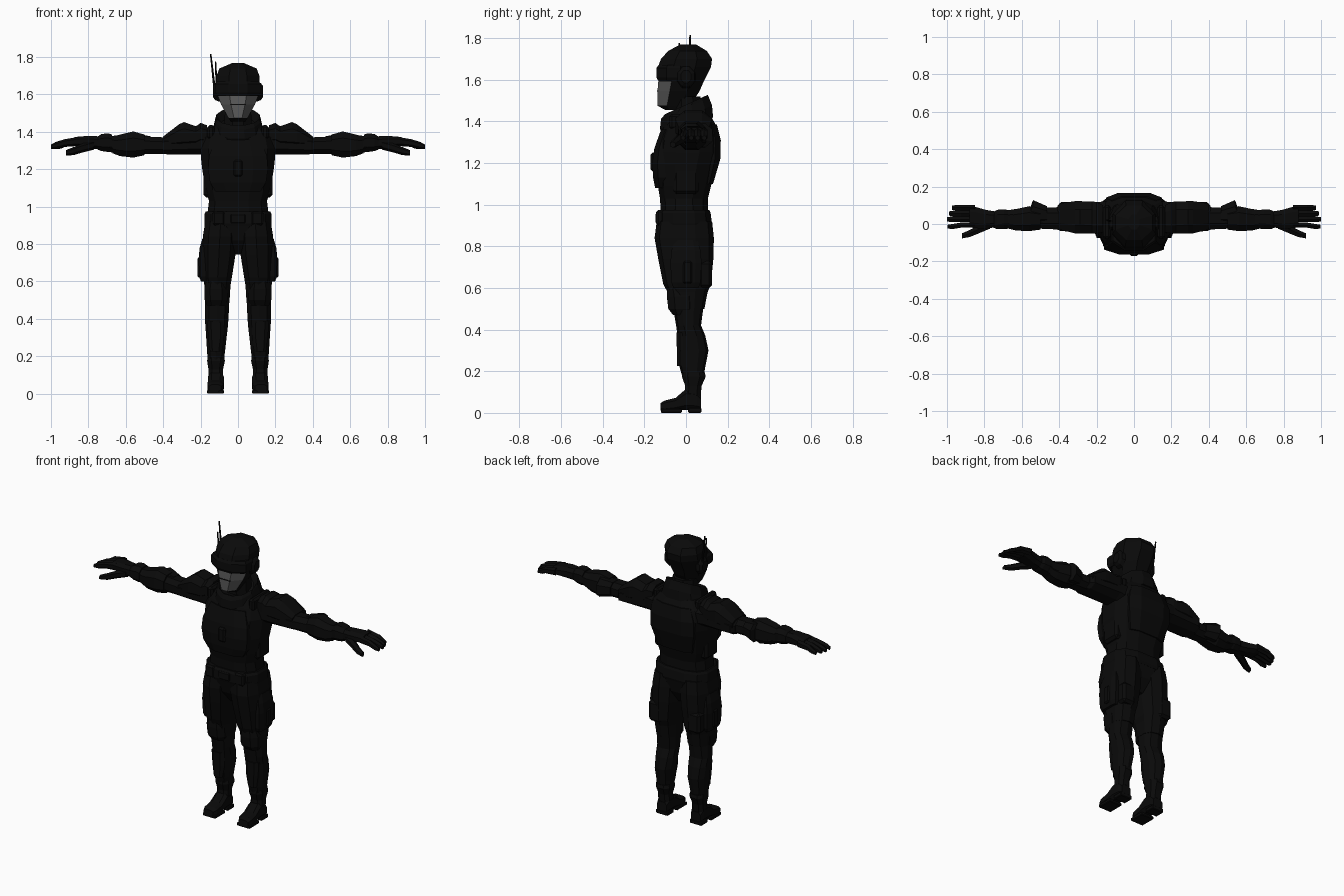
import bpy, bmesh, math
from mathutils import Vector


def material(name, v):
    m = bpy.data.materials.new(name)
    m.diffuse_color = (v, v, v, 1)
    return m


BLACK = material("matte black", 0.003)
VISOR = material("grey visor", 0.1)


def finish(name, bm, mirror=False, mats=(BLACK,)):
    bmesh.ops.recalc_face_normals(bm, faces=bm.faces)
    me = bpy.data.meshes.new(name)
    bm.to_mesh(me)
    bm.free()
    ob = bpy.data.objects.new(name, me)
    bpy.context.collection.objects.link(ob)
    for m in mats:
        me.materials.append(m)
    if mirror:
        ob.modifiers.new("mirror", 'MIRROR').use_mirror_merge = False
    return ob


def loft(name, axis, rings, n=8, p=2.0, mirror=False, tilt=0.0, mats=(BLACK,)):
    """Rings are (position, a0, a1, b0, b1); a and b are the two other axes in xyz order."""
    bm = bmesh.new()
    angles = [2 * math.pi * (i + 0.5) / n for i in range(n)]
    f = lambda v: math.copysign(abs(v) ** (2 / p), v)
    k = f(math.cos(math.pi / n))
    loops = []
    for t, a0, a1, b0, b1 in rings:
        loop = []
        for g in angles:
            co = [(a0 + a1) / 2 + (a1 - a0) / 2 * f(math.cos(g)) / k,
                  (b0 + b1) / 2 + (b1 - b0) / 2 * f(math.sin(g)) / k]
            co.insert(axis, t)
            co[2] += tilt * co[1]
            loop.append(bm.verts.new(co))
        loops.append(loop)
    for lo, hi in zip(loops, loops[1:]):
        for i in range(n):
            j = (i + 1) % n
            bm.faces.new((lo[i], lo[j], hi[j], hi[i]))
    bm.faces.new(loops[0])
    bm.faces.new(loops[-1])
    return finish(name, bm, mirror, mats)


def block(name, x, y, z, bevel=0.01, mirror=False):
    bm = bmesh.new()
    bmesh.ops.create_cube(bm, size=1)
    for v in bm.verts:
        v.co = [r[0] + (c + 0.5) * (r[1] - r[0]) for c, r in zip(v.co, (x, y, z))]
    if bevel:
        bmesh.ops.bevel(bm, geom=bm.edges[:], offset=bevel, segments=1, affect='EDGES')
    return finish(name, bm, mirror)


def rod(name, a, b, r):
    a, b = Vector(a), Vector(b)
    bm = bmesh.new()
    bmesh.ops.create_cone(bm, cap_ends=True, segments=6, radius1=r, radius2=r * 0.6, depth=(b - a).length)
    q = (b - a).to_track_quat('Z', 'Y')
    for v in bm.verts:
        v.co = q @ v.co + (a + b) / 2
    return finish(name, bm)


# Helmet with grey lower visor
helmet = loft("helmet", 2, [
    (1.455, -.04, .04, -.10, -.03), (1.475, -.052, .052, -.137, .02),
    (1.545, -.09, .09, -.137, .065), (1.592, -.108, .108, -.133, .085),
    (1.66, -.115, .115, -.135, .12), (1.70, -.114, .114, -.12, .125),
    (1.738, -.10, .10, -.085, .10), (1.768, -.03, .03, -.03, .05)],
    mats=(BLACK, VISOR))
for face in helmet.data.polygons:
    if 1.475 < face.center.z < 1.59 and face.normal.y < -0.4:
        face.material_index = 1
block("visor_seam", (-.04, .04), (-.14, -.134), (1.543, 1.548), 0)
loft("brow", 2, [(1.595, -.112, .112, -.134, .0), (1.61, -.122, .122, -.142, .02),
                 (1.655, -.122, .122, -.142, .02), (1.67, -.112, .112, -.132, .02)])
loft("ear_cover", 0, [(.10, -.045, .045, 1.56, 1.67), (.122, -.04, .04, 1.57, 1.66),
                      (.134, -.025, .025, 1.585, 1.645)], mirror=True)
rod("long_antenna", (-.122, .015, 1.60), (-.146, .02, 1.815), .007)
rod("short_antenna", (-.115, -.03, 1.66), (-.12, -.032, 1.775), .006)

# Neck and sloped collar
loft("neck", 2, [(1.36, -.075, .075, -.06, .08), (1.52, -.07, .07, -.06, .07)])
loft("collar", 2, [(1.36, -.15, .15, -.10, .13), (1.42, -.13, .13, -.125, .125),
                   (1.465, -.12, .12, -.12, .11), (1.48, -.115, .115, -.10, .105),
                   (1.44, -.09, .09, -.08, .085)], n=12, tilt=0.45)

# Torso
loft("torso", 2, [(.95, -.165, .165, -.12, .105), (1.03, -.155, .155, -.125, .105),
                  (1.09, -.172, .172, -.135, .12), (1.19, -.19, .19, -.148, .145),
                  (1.25, -.197, .197, -.145, .163), (1.31, -.20, .20, -.135, .163),
                  (1.375, -.185, .185, -.105, .147), (1.425, -.135, .135, -.08, .12)], n=12, p=2.6)
loft("chest_plate", 2, [(1.08, -.12, .12, -.148, -.06), (1.13, -.15, .15, -.158, -.06),
                        (1.20, -.16, .16, -.162, -.06), (1.27, -.155, .155, -.152, -.06),
                        (1.36, -.12, .12, -.12, -.04)], p=2.6)
loft("back_plate", 2, [(1.10, -.12, .12, .05, .13), (1.22, -.15, .15, .05, .165),
                       (1.31, -.15, .15, .05, .167), (1.385, -.12, .12, .05, .148)], p=3)
block("chest_radio", (-.025, .025), (-.17, -.13), (1.16, 1.25))
block("side_pouch", (.13, .185), (-.06, .06), (1.05, 1.19), .015, True)
block("shoulder_strap", (.125, .165), (-.08, .10), (1.36, 1.435), .012, True)

# Belt and pelvis
loft("belt", 2, [(.895, -.176, .176, -.135, .12), (.91, -.18, .18, -.14, .125),
                 (.96, -.18, .18, -.138, .118), (.975, -.172, .172, -.13, .112)], n=12, p=2.8)
loft("pelvis", 2, [(.745, -.03, .03, -.06, .06), (.82, -.10, .10, -.115, .105),
                   (.90, -.172, .172, -.135, .12)], n=12, p=2.5)
block("belt_buckle", (-.04, .04), (-.146, -.12), (.91, .96), .006)
block("belt_pouch", (.07, .135), (-.143, -.08), (.90, .975), .01, True)

# Legs
loft("thigh", 2, [(.50, .045, .175, -.065, .085), (.58, .04, .18, -.085, .10),
                  (.62, .033, .185, -.105, .115), (.74, .014, .19, -.128, .126),
                  (.84, .006, .188, -.145, .128), (.92, .01, .175, -.135, .12)],
     n=10, p=2.4, mirror=True)
loft("thigh_pouch", 2, [(.60, .165, .198, -.06, .06), (.625, .15, .208, -.07, .07),
                        (.72, .15, .211, -.075, .075), (.78, .15, .205, -.07, .07),
                        (.83, .15, .19, -.055, .055)], p=3.5, mirror=True)
block("rear_pouch", (.09, .18), (.06, .126), (.60, .73), .015, True)
block("holster", (.19, .217), (-.015, .03), (.62, .73), .008, True)
loft("knee_pad", 2, [(.47, .07, .165, -.062, .02), (.50, .055, .178, -.085, .05),
                     (.56, .055, .18, -.092, .05), (.60, .065, .17, -.09, .02)],
     p=2.6, mirror=True)
loft("shin", 2, [(.16, .078, .16, -.012, .08), (.22, .07, .165, -.028, .09),
                 (.30, .061, .17, -.035, .105), (.37, .053, .175, -.038, .09),
                 (.42, .05, .177, -.045, .07), (.52, .045, .175, -.062, .082)],
     n=10, p=2.4, mirror=True)
loft("shin_guard", 2, [(.225, .09, .15, -.042, .02), (.30, .075, .16, -.044, .03),
                       (.385, .075, .165, -.046, .03)], p=3, mirror=True)

# Boots
loft("boot_cuff", 2, [(.07, .078, .158, -.01, .07), (.13, .08, .158, -.004, .075),
                      (.175, .07, .165, -.02, .095), (.195, .074, .163, -.018, .09)],
     p=2.6, mirror=True)
loft("foot", 1, [(-.122, .09, .155, .012, .048), (-.10, .078, .163, .008, .06),
                 (-.05, .076, .162, .012, .072), (0, .076, .16, .014, .115),
                 (.05, .078, .158, .012, .11), (.072, .085, .152, .012, .08)],
     p=3, mirror=True)
block("toe_sole", (.075, .165), (-.12, -.02), (0, .02), .004, True)
block("heel", (.077, .16), (.01, .074), (0, .025), .004, True)

# Arms
loft("upper_arm", 0, [(.15, -.05, .12, 1.27, 1.40), (.20, -.045, .118, 1.278, 1.40),
                      (.39, -.038, .118, 1.28, 1.37), (.41, -.03, .095, 1.285, 1.365)],
     p=2.5, mirror=True)
loft("shoulder_pad", 0, [(.165, -.045, .10, 1.33, 1.435), (.20, -.05, .118, 1.33, 1.447),
                         (.225, -.05, .12, 1.32, 1.43), (.29, -.05, .122, 1.31, 1.452),
                         (.315, -.05, .122, 1.31, 1.44), (.40, -.03, .11, 1.32, 1.375)],
     p=2.5, mirror=True)
loft("forearm", 0, [(.39, -.03, .09, 1.282, 1.37), (.50, -.025, .088, 1.28, 1.375),
                    (.60, -.03, .085, 1.275, 1.385), (.70, -.022, .07, 1.295, 1.375)],
     p=2.4, mirror=True)
loft("elbow_guard", 0, [(.465, .0, .095, 1.29, 1.375), (.54, -.01, .128, 1.275, 1.39),
                        (.55, .0, .10, 1.28, 1.39)], p=2.5, mirror=True)
loft("forearm_guard", 0, [(.50, -.03, .08, 1.275, 1.385), (.56, -.038, .095, 1.262, 1.402),
                          (.63, -.035, .08, 1.27, 1.385), (.67, -.025, .07, 1.285, 1.375)],
     p=2.5, mirror=True)
loft("glove_cuff", 0, [(.675, -.025, .075, 1.295, 1.385), (.695, -.028, .078, 1.292, 1.392),
                       (.73, -.028, .076, 1.297, 1.388), (.75, -.02, .066, 1.305, 1.375)],
     p=2.5, mirror=True)

# Hands
loft("palm", 0, [(.73, -.015, .065, 1.305, 1.375), (.79, -.025, .075, 1.31, 1.378),
                 (.85, -.022, .092, 1.32, 1.375), (.88, -.018, .094, 1.325, 1.37)],
     p=2.6, mirror=True)
for i, tip in enumerate((.998, 1.0, .99, .972)):
    y = -.006 + i * .031
    r = .0135 if i == 0 else .0155
    c = y - .008 if i == 0 else y
    loft(f"finger_{i + 1}", 0, [(.85, y - r, y + r, 1.328, 1.37), (.925, y - r, y + r, 1.322, 1.358),
                                (tip - .025, c - r, c + r, 1.312, 1.343),
                                (tip, c - r * .7, c + r * .7, 1.31, 1.33)], n=6, mirror=True)
loft("thumb", 0, [(.77, -.025, .02, 1.308, 1.35), (.83, -.05, -.005, 1.293, 1.335),
                  (.88, -.07, -.033, 1.278, 1.315), (.92, -.077, -.05, 1.275, 1.30)],
     n=6, mirror=True)
